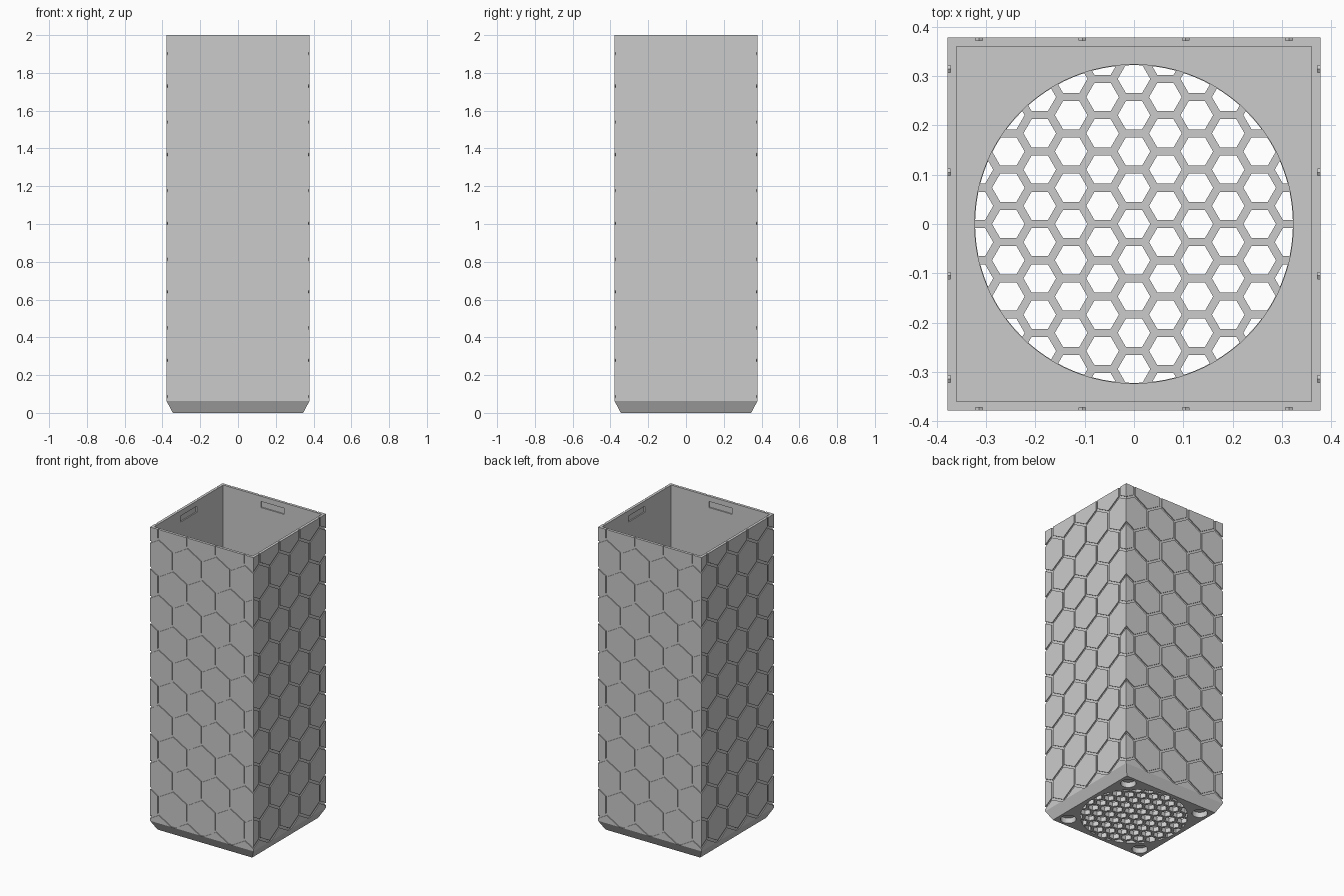
import bpy
import bmesh
import math
from mathutils import Matrix, Vector

if "Cube" in bpy.data.objects:
    bpy.data.objects.remove(bpy.data.objects["Cube"], do_unlink=True)

HALF = 0.378        # outer half width
CORE = 0.372        # half width at the bottom of the grooves
INNER = 0.36        # inner half width
HEIGHT = 2.0
CHAMFER = 0.062     # height of the sloped foot
FLOOR = 0.06
GRILLE_R = 0.323

grey = bpy.data.materials.new("light_grey")
grey.use_nodes = True
colour = (0.6, 0.6, 0.6, 1)
grey.diffuse_color = colour
grey.node_tree.nodes["Principled BSDF"].inputs["Base Color"].default_value = colour


def make_object(name, bm):
    bmesh.ops.recalc_face_normals(bm, faces=bm.faces)
    mesh = bpy.data.meshes.new(name)
    bm.to_mesh(mesh)
    bm.free()
    mesh.materials.append(grey)
    obj = bpy.data.objects.new(name, mesh)
    bpy.context.collection.objects.link(obj)
    return obj


def add_prism(bm, x, y, z0, z1, radius, sides):
    """Upright prism whose first corner points along +x."""
    ring = [(x + radius * math.cos(math.tau * i / sides),
             y + radius * math.sin(math.tau * i / sides)) for i in range(sides)]
    low = [bm.verts.new((px, py, z0)) for px, py in ring]
    high = [bm.verts.new((px, py, z1)) for px, py in ring]
    bm.faces.new(low[::-1])
    bm.faces.new(high)
    for i in range(sides):
        j = (i + 1) % sides
        bm.faces.new((low[i], low[j], high[j], high[i]))


def cut(target, bm):
    """Subtract a temporary cutter and apply the result."""
    cutter = make_object("cutter", bm)
    cutter.hide_render = True
    mod = target.modifiers.new("cut", 'BOOLEAN')
    mod.operation = 'DIFFERENCE'
    mod.solver = 'EXACT'
    mod.object = cutter
    bpy.context.view_layer.objects.active = target
    bpy.ops.object.modifier_apply(modifier=mod.name)
    bpy.data.objects.remove(cutter, do_unlink=True)


# Box shell: square rings from the underside, up the outside, down the inside
bm = bmesh.new()
profile = [(0.345, 0), (HALF, CHAMFER), (CORE, CHAMFER), (CORE, HEIGHT),
           (INNER, HEIGHT), (INNER, FLOOR)]
rings = [[bm.verts.new((sx * h, sy * h, z))
          for sx, sy in ((-1, -1), (1, -1), (1, 1), (-1, 1))] for h, z in profile]
bm.faces.new(rings[0])
bm.faces.new(rings[-1])
for a, b in zip(rings, rings[1:]):
    for i in range(4):
        j = (i + 1) % 4
        bm.faces.new((a[i], a[j], b[j], b[i]))
shell = make_object("box_shell", bm)

# Round floor opening and four blind sockets under the corners
bm = bmesh.new()
add_prism(bm, 0, 0, -0.1, 0.1, GRILLE_R, 96)
for sx in (-1, 1):
    for sy in (-1, 1):
        add_prism(bm, sx * 0.28, sy * 0.28, -0.1, 0.035, 0.047, 32)
cut(shell, bm)

# Shallow slot inside each wall near the rim
bm = bmesh.new()
for k in range(4):
    place = (Matrix.Rotation(k * math.pi / 2, 4, 'Z')
             @ Matrix.Translation((0, INNER - 0.002, 1.945))
             @ Matrix.Diagonal((0.17, 0.02, 0.04, 1)))
    bmesh.ops.create_cube(bm, size=1, matrix=place)
cut(shell, bm)

# Honeycomb grille in the floor opening
bm = bmesh.new()
add_prism(bm, 0, 0, 0, 0.03, GRILLE_R + 0.001, 96)
grille = make_object("floor_grille", bm)
bm = bmesh.new()
pitch = 0.0735
for col in range(-5, 6):
    for row in range(-5, 6):
        x = col * pitch * math.sqrt(3) / 2
        y = (row + 0.5 * (col % 2)) * pitch
        if math.hypot(x, y) < GRILLE_R + 0.03:
            add_prism(bm, x, y, -0.1, 0.1, 0.033, 6)
# Keep the holes inside the opening so the disc edge stays closed
holes = make_object("grille_holes", bm)
bm = bmesh.new()
add_prism(bm, 0, 0, -0.2, 0.2, GRILLE_R - 0.001, 96)
limit = make_object("hole_limit", bm)
mod = holes.modifiers.new("limit", 'BOOLEAN')
mod.operation = 'INTERSECT'
mod.solver = 'EXACT'
mod.object = limit
bpy.context.view_layer.objects.active = holes
bpy.ops.object.modifier_apply(modifier=mod.name)
bm = bmesh.new()
bm.from_mesh(holes.data)
for helper in (holes, limit):
    bpy.data.objects.remove(helper, do_unlink=True)
cut(grille, bm)


# Raised hexagon tiles on each wall, separated by narrow grooves
def hex_tiles(name, turn):
    bm = bmesh.new()
    width, rise, radius = 0.2095, 0.1815, 0.113
    for row in range(12):
        for col in range(-3, 4):
            x = (col + (0 if row % 2 else 0.5)) * width
            z = 0.001 + row * rise
            corners = [math.tau * (i + 0.5) / 6 for i in range(6)]
            bm.faces.new([bm.verts.new((x + radius * math.cos(a), -CORE + 0.001,
                                        z + radius * math.sin(a))) for a in corners])
    # Trim the pattern to the wall
    for point, normal in (((HALF, 0, 0), (1, 0, 0)), ((-HALF, 0, 0), (-1, 0, 0)),
                          ((0, 0, HEIGHT), (0, 0, 1)), ((0, 0, CHAMFER), (0, 0, -1))):
        bmesh.ops.bisect_plane(bm, geom=bm.verts[:] + bm.edges[:] + bm.faces[:],
                               plane_co=point, plane_no=normal, clear_outer=True)
    out = bmesh.ops.extrude_face_region(bm, geom=bm.faces[:], use_keep_orig=True)
    moved = [v for v in out["geom"] if isinstance(v, bmesh.types.BMVert)]
    bmesh.ops.translate(bm, verts=moved, vec=Vector((0, -(HALF - CORE + 0.001), 0)))
    bm.transform(Matrix.Rotation(turn, 4, 'Z'))
    return make_object(name, bm)


for k, side in enumerate(("front", "left", "back", "right")):
    hex_tiles(side + "_hex_tiles", k * math.pi / 2)
